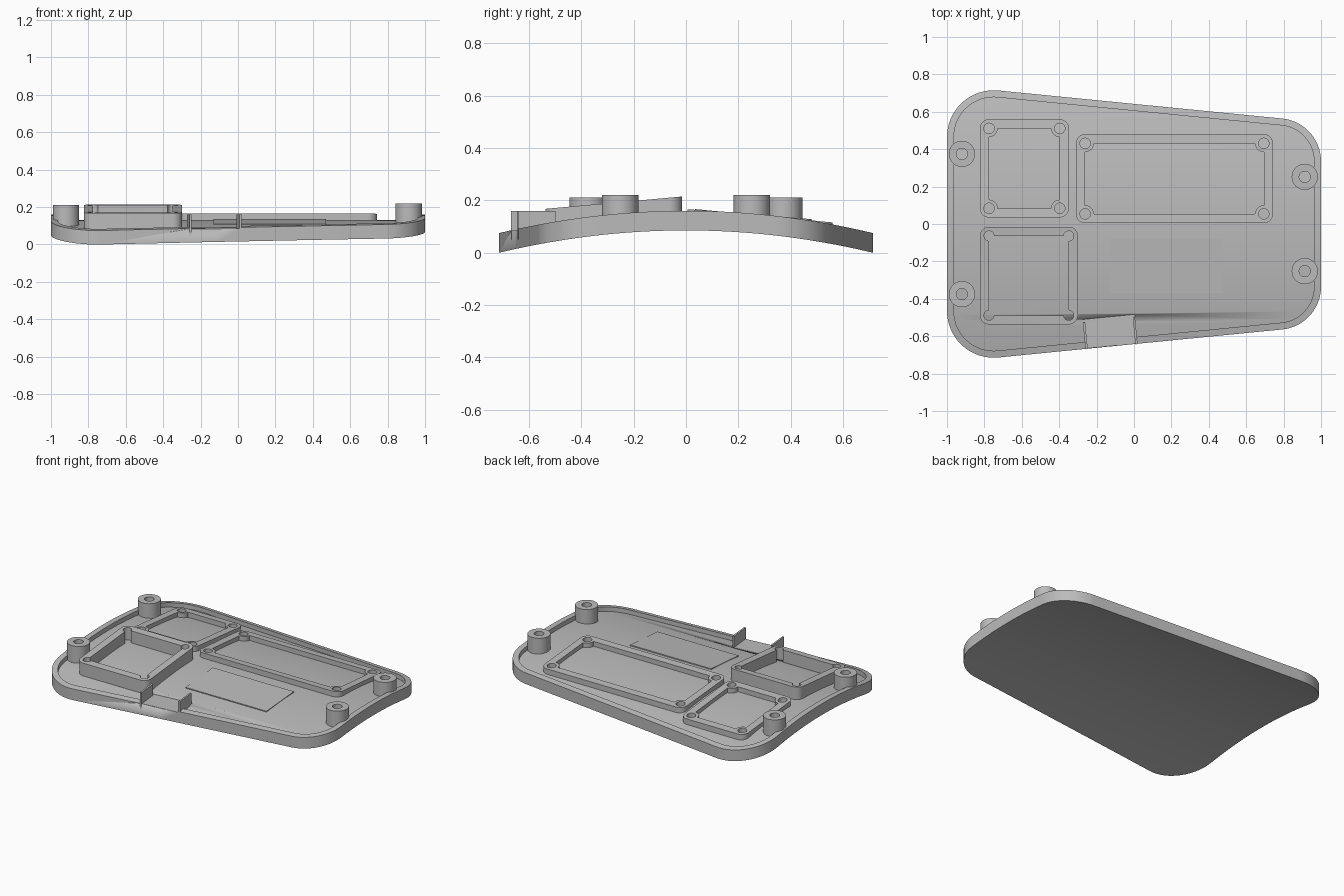
import bpy, bmesh, math
from mathutils import Matrix, Vector

if "Cube" in bpy.data.objects:
    bpy.data.objects.remove(bpy.data.objects["Cube"])

grey = bpy.data.materials.new("plain_grey")
grey.use_nodes = True
GREY = (0.5, 0.5, 0.5, 1)
grey.diffuse_color = GREY
grey.node_tree.nodes["Principled BSDF"].inputs["Base Color"].default_value = GREY

EDGE_TILT = math.radians(5.6)
CORNERS = ((1, 1), (-1, 1), (-1, -1), (1, -1))


def arch(y):
    """Height of the curved underside."""
    return 0.085 - 0.167 * y * y


def finish(bm, name, angle=30):
    bmesh.ops.recalc_face_normals(bm, faces=bm.faces)
    mesh = bpy.data.meshes.new(name)
    bm.to_mesh(mesh)
    bm.free()
    mesh.materials.append(grey)
    obj = bpy.data.objects.new(name, mesh)
    bpy.context.collection.objects.link(obj)
    bpy.ops.object.select_all(action='DESELECT')
    obj.select_set(True)
    bpy.context.view_layer.objects.active = obj
    bpy.ops.object.shade_smooth_by_angle(angle=math.radians(angle))
    return obj


def arc(cx, cy, r, a0, a1, n):
    steps = [a0 + (a1 - a0) * i / n for i in range(n + 1)]
    return [(cx + r * math.cos(a), cy + r * math.sin(a)) for a in steps]


def circle(cx, cy, r, n=32):
    return arc(cx, cy, r, 0, math.tau, n)[:-1]


def plate_outline(inset):
    """Tapered plate with four rounded corners."""
    half = math.pi / 2
    right, left = 0.23 - inset, 0.25 - inset
    upper = arc(0.77, 0.335, right, 0, half - EDGE_TILT, 14)
    upper += arc(-0.75, 0.465, left, half - EDGE_TILT, math.pi, 16)
    return upper + [(x, -y) for x, y in reversed(upper)]


def rect_loop(x0, x1, y0, y1, r, a0, a1, inset=0):
    """Rectangle whose corners are replaced by arcs from a0 to a1."""
    loop = []
    for q, (sx, sy) in enumerate(CORNERS):
        cx = (x1 - inset) if sx > 0 else (x0 + inset)
        cy = (y1 - inset) if sy > 0 else (y0 + inset)
        turn = q * math.pi / 2
        loop += arc(cx, cy, r, a0 + turn, a1 + turn, 10)
    return loop


def pierced_prism(name, loops, top):
    """Solid from an outer loop and hole loops, standing in the curved floor."""
    bm = bmesh.new()
    below, edges, rings = {}, [], []
    for loop in loops:
        ring = [bm.verts.new((x, y, 0)) for x, y in loop]
        rings.append(ring)
        for a, b in zip(ring, ring[1:] + ring[:1]):
            edges.append(bm.edges.new((a, b)))
    bmesh.ops.triangle_fill(bm, use_beauty=True, edges=edges, normal=(0, 0, 1))
    caps = list(bm.faces)
    for ring in rings:
        for v in ring:
            v.co.z = top(v.co.y)
            below[v] = bm.verts.new((v.co.x, v.co.y, arch(v.co.y) + 0.03))
    for f in caps:
        bm.faces.new([below[v] for v in reversed(f.verts)])
    for ring in rings:
        for a, b in zip(ring, ring[1:] + ring[:1]):
            bm.faces.new((a, b, below[b], below[a]))
    return finish(bm, name)


def box(name, matrix, x0, x1, y0, y1, z0, z1):
    bm = bmesh.new()
    bmesh.ops.create_cube(bm, size=1)
    centre = Vector((x0 + x1, y0 + y1, z0 + z1)) / 2
    for v in bm.verts:
        v.co = centre + Vector((v.co.x * (x1 - x0), v.co.y * (y1 - y0), v.co.z * (z1 - z0)))
    bm.transform(matrix)
    return finish(bm, name)


# Curved base tray with a raised rim
bm = bmesh.new()
outer, inner = plate_outline(0), plate_outline(0.037)
levels = [(outer, 0), (outer, 0.075), (inner, 0.075), (inner, 0.045)]
rings = [[bm.verts.new((x, y, z)) for x, y in loop] for loop, z in levels]
for low, high in zip(rings, rings[1:]):
    n = len(low)
    for i in range(n):
        j = (i + 1) % n
        bm.faces.new((low[i], low[j], high[j], high[i]))
bm.faces.new(rings[0])
bm.faces.new(rings[-1])
CUTS = 30
for i in range(1, CUTS):
    y = -0.7 + 1.4 * i / CUTS
    bmesh.ops.bisect_plane(bm, geom=bm.verts[:] + bm.edges[:] + bm.faces[:],
                           dist=1e-5, plane_co=(0, y, 0), plane_no=(0, 1, 0))
for v in bm.verts:
    v.co.z += arch(v.co.y)
base = finish(bm, "base_tray")

# Connector notch in the front rim, with a flat shelf and two side walls
notch = Matrix.Translation((-0.12, -0.656, 0)) @ Matrix.Rotation(EDGE_TILT, 4, 'Z')
cutter = box("notch_cutter", notch, -0.14, 0.14, -0.05, 0.16, 0.084, 0.3)
cutter.hide_render = True
cut = base.modifiers.new("notch", 'BOOLEAN')
cut.operation = 'DIFFERENCE'
cut.object = cutter
bpy.context.view_layer.objects.active = base
bpy.ops.object.modifier_apply(modifier=cut.name)
bpy.data.objects.remove(cutter)
box("connector_shelf", notch, -0.135, 0.135, 0.004, 0.145, 0.055, 0.085)
for side, x in (("right", -0.14), ("left", 0.128)):
    box(side + "_connector_wall", notch, x, x + 0.012, 0, 0.145, 0.05, 0.16)

# Mounting posts
for side, x, y, z in (("right", -0.92, 0.375, 0.21), ("left", 0.913, 0.252, 0.22)):
    for end, s in (("back", 1), ("front", -1)):
        pierced_prism(f"{end}_{side}_post",
                      [circle(x, y * s, 0.07), circle(x, y * s, 0.03)],
                      lambda _, z=z: z)

# Component frames: bounds, top height at the middle, slope, screw corners
FRAMES = (
    ("small_frame", (-0.824, -0.348, 0.035, 0.56), 0.141, -0.097, True),
    ("long_frame", (-0.31, 0.743, 0.005, 0.48), 0.147, -0.08, True),
    ("deep_frame", (-0.824, -0.3, -0.537, -0.015), 0.191, 0.09, False),
)
for name, bounds, height, slope, screws in FRAMES:
    x0, x1, y0, y1 = bounds
    wall = 0.049
    loops = [rect_loop(*bounds, wall, 0, math.pi / 2, wall)]
    if screws:
        loops.append(rect_loop(*bounds, 0.046, math.pi * 1.5, math.pi, wall))
        loops += [circle(x, y, 0.028, 24) for x in (x0 + wall, x1 - wall)
                  for y in (y0 + wall, y1 - wall)]
    else:
        loops.append(rect_loop(*bounds, 0.027, -math.pi / 2, math.pi, wall))
    mid = (y0 + y1) / 2
    pierced_prism(name, loops, lambda y, h=height, s=slope, m=mid: h + s * (y - m))

# Flat pad set into the curved floor
pad = Matrix.Translation((0.17, -0.225, 0.124)) @ Matrix.Rotation(0.075, 4, 'X')
box("floor_pad", pad, -0.3, 0.3, -0.145, 0.145, -0.006, 0.0005)
